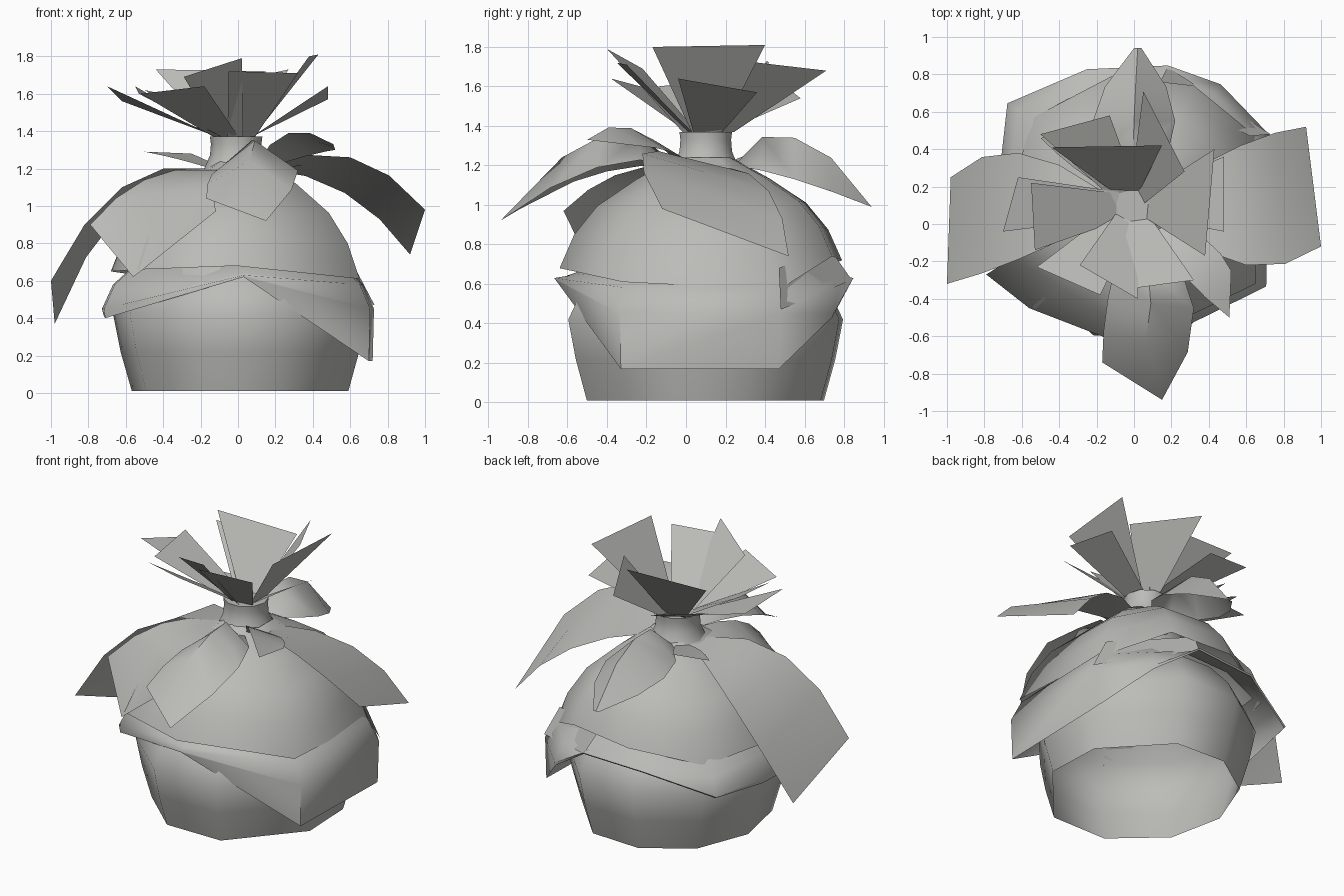
import bpy, math
from mathutils import Vector

if "Cube" in bpy.data.objects:
    bpy.data.objects.remove(bpy.data.objects["Cube"])

cloth = bpy.data.materials.new("grey_cloth")
cloth.diffuse_color = (0.5, 0.5, 0.48, 1)
cloth.use_nodes = True
cloth.node_tree.nodes["Principled BSDF"].inputs["Base Color"].default_value = cloth.diffuse_color
CX, CY = 0.02, 0.09
NECK = Vector((-.01, .1, 0))


def grid(name, rows, closed=False, cap_end=False):
    """Bridge equal-length rows of points into one sheet or tube."""
    n = len(rows[0])
    verts = [p for row in rows for p in row]
    faces = []
    for r in range(len(rows) - 1):
        for c in range(n if closed else n - 1):
            d = (c + 1) % n
            faces.append((r * n + c, r * n + d, (r + 1) * n + d, (r + 1) * n + c))
    if cap_end:
        faces.append(tuple(range((len(rows) - 1) * n, len(rows) * n)))
    me = bpy.data.meshes.new(name)
    me.from_pydata(verts, [], faces)
    me.materials.append(cloth)
    ob = bpy.data.objects.new(name, me)
    bpy.context.collection.objects.link(ob)
    bpy.ops.object.select_all(action='DESELECT')
    ob.select_set(True)
    bpy.context.view_layer.objects.active = ob
    bpy.ops.object.shade_smooth_by_angle(angle=math.radians(60))


def ring(cx, cy, rx, ry, z, angles):
    return [(cx + rx * math.cos(math.radians(a)),
             cy + ry * math.sin(math.radians(a)), z) for a in angles]


def wrap(name, rim, profile):
    """Cloth layer: rim points, then rows of (scale, height rule)."""
    grid(name, [[(CX + (x - CX) * s, CY + (y - CY) * s, height(z)) for x, y, z in rim]
                for s, height in profile], True)


def leaf(name, mid_a, tip_a, mid_b, tip_b, ridge=0, point=None):
    """Drooping cloth corner: two arched edges from the neck, raised middle."""
    edges = []
    for mid, tip in ((mid_a, tip_a), (mid_b, tip_b)):
        mid, tip = Vector(mid), Vector(tip)
        out = mid - NECK
        out.z = 0
        root = NECK + out.normalized() * .16 + Vector((0, 0, 1.2))
        ctrl = 2 * mid - (root + tip) / 2
        edges.append([root * (1 - t) ** 2 + ctrl * 2 * t * (1 - t) + tip * t * t
                      for t in (0, .25, .5, .75, 1)])
    rows = []
    for i, (a, b) in enumerate(zip(*edges)):
        lift = Vector((0, 0, ridge * abs(math.sin(math.pi * i / 4)) ** .6))
        rows.append([a, (a + b) / 2 + lift, b])
    if point:
        rows[-1][1] = Vector(point)
    grid(name, rows)


def fan_end(number, a, b, flip=False):
    """Flat flared sheet from the neck rim to two outer corners."""
    a, b = Vector(a), Vector(b)
    out = (a + b) / 2 - NECK
    out.z = 0
    side = (a - b) * .075 / (a - b).length
    side.z = 0
    root = NECK + out.normalized() * .085 + Vector((0, 0, 1.37))
    rows = [[root + side, root - side], [a, b]]
    grid(f"fan_end_{number}", rows[::-1] if flip else rows)


# Round bundle bottom, open underneath, with two broad facets
sides = (-70, -15, 20, 70, 105, 140, 175, 210, 250)
grid("bundle_base", [ring(CX, CY, rx, ry, z, sides) for rx, ry, z in
                     ((.59, .63, .01), (.65, .69, .22), (.69, .73, .42),
                      (.64, .66, .56), (.50, .52, .72))], True)

# Outer wrap with an uneven hanging rim
rim = [(.70, -.33, .17), (.72, .47, .17), (.46, .74, .43), (.18, .84, .62),
       (-.25, .82, .60), (-.67, .64, .47), (-.72, .2, .42), (-.71, -.25, .40),
       (.03, -.66, .62)]
wrap("outer_wrap", rim,
     [(1, lambda z: z), (1.01, lambda z: max(z + .01, .45)),
      (.93, lambda z: max(z + .02, .58)), (.78, lambda z: .68)])

# Loose flap at the back right
grid("back_flap", [[(.73, .48, .47), (.18, .84, .62)], [(.62, .47, .68), (.12, .72, .79)]])

# Upper wrap rising to the tie
rim = [(.65, -.32, .61), (.65, .47, .57), (.32, .74, .74), (-.12, .79, .72),
       (-.54, .57, .63), (-.68, .1, .65), (-.54, -.45, .66), (-.01, -.64, .68)]
wrap("upper_wrap", rim,
     [(s, lambda z, t=t: z + (1.24 - z) * t) for s, t in
      ((1, 0), (.9, .3), (.74, .56), (.47, .8), (.2, 1))])

# Tied neck
grid("neck", [ring(NECK.x, NECK.y, r, r, z, range(0, 360, 36)) for r, z in
              ((.22, 1.12), (.17, 1.2), (.14, 1.27), (.135, 1.33), (.14, 1.37))],
     True, True)

# Fan of flat cloth ends above the tie
fan_end(1, (-.44, .41, 1.73), (.15, .42, 1.72))
fan_end(2, (.05, .71, 1.68), (.27, .28, 1.73), True)
fan_end(3, (.43, .40, 1.81), (.38, -.17, 1.80))
fan_end(4, (.48, .36, 1.57), (.48, -.04, 1.64))
fan_end(5, (.32, -.30, 1.71), (-.05, -.35, 1.72), True)
fan_end(6, (.02, -.40, 1.79), (-.29, -.22, 1.69))
fan_end(7, (-.18, -.38, 1.64), (-.52, -.23, 1.60))
fan_end(8, (-.70, -.04, 1.64), (-.62, .25, 1.56))
fan_end(9, (-.53, -.14, 1.60), (-.55, .22, 1.64))
fan_end(10, (-.50, .48, 1.62), (-.13, .58, 1.54))

# Drooping cloth corners below the tie
leaf("right_leaf", (.6, -.22, 1.26), (1, -.12, .98), (.57, .42, 1.07), (.92, .52, .74))
leaf("left_leaf", (-.62, -.19, 1.1), (-1, -.32, .6), (-.62, .38, .98), (-.98, .25, .37))
leaf("front_leaf", (-.14, -.4, 1.17), (-.17, -.74, 1.04),
     (.32, -.45, 1.19), (.15, -.94, .92), ridge=.17)
leaf("back_leaf", (-.22, .55, 1.13), (0, .94, .99),
     (.22, .55, 1.13), (.04, .94, .99), ridge=.21)
leaf("front_left_leaf", (-.5, -.1, 1.14), (-.79, -.27, .9),
     (-.12, -.36, 1.15), (-.12, -.62, .97), point=(-.56, -.45, .62))
leaf("front_right_leaf", (.27, -.28, 1.39), (.51, -.5, 1.33),
     (.38, -.08, 1.27), (.52, -.25, 1.30))
leaf("back_left_leaf", (-.32, .3, 1.25), (-.5, .46, 1.29),
     (-.16, .36, 1.24), (-.25, .5, 1.28))
